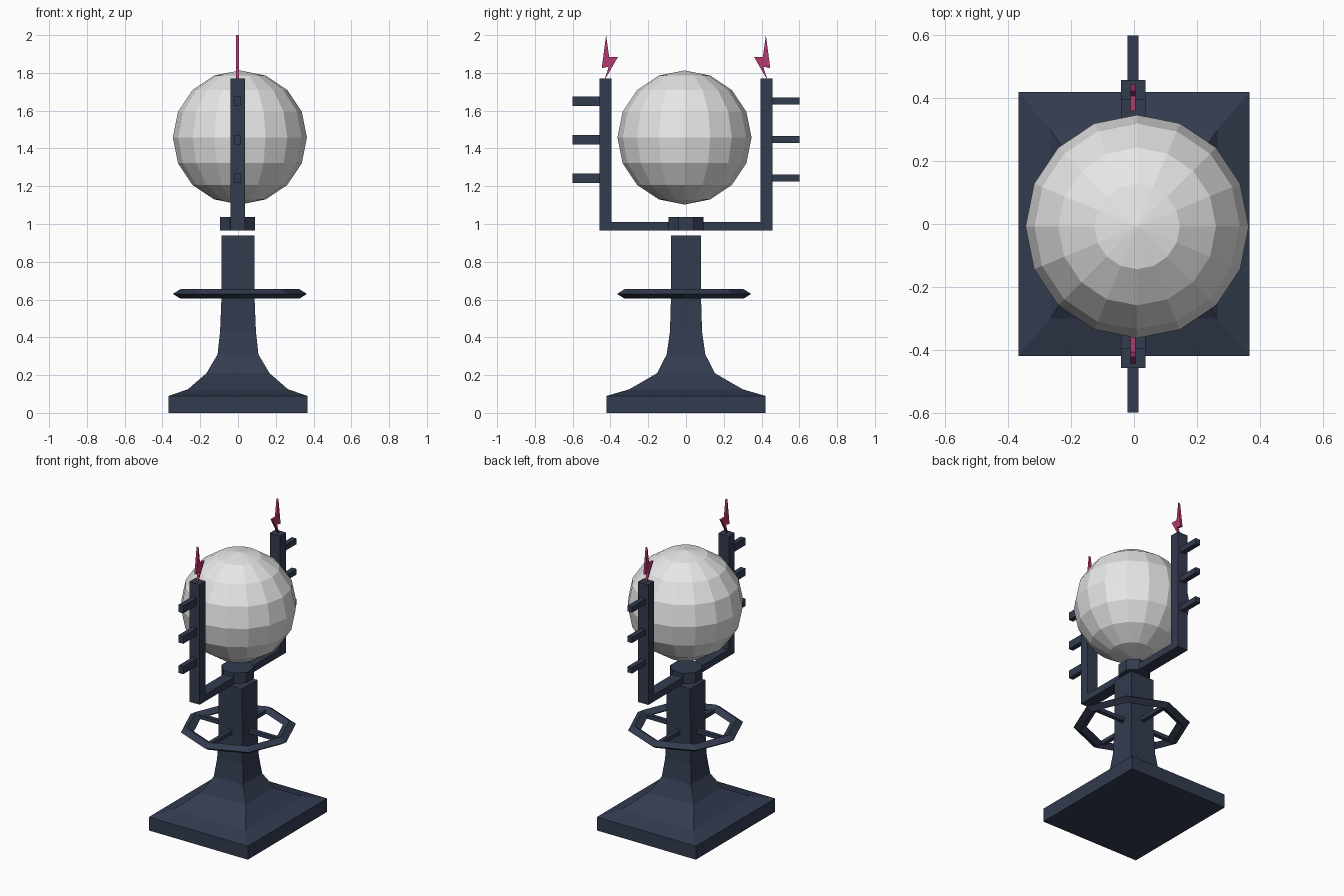
import bpy
import bmesh
from math import cos, sin, pi, radians

cube = bpy.data.objects.get("Cube")
if cube:
    bpy.data.objects.remove(cube, do_unlink=True)


def material(name, rgb):
    mat = bpy.data.materials.new(name)
    mat.use_nodes = True
    mat.diffuse_color = (*rgb, 1)
    mat.node_tree.nodes["Principled BSDF"].inputs["Base Color"].default_value = (*rgb, 1)
    return mat


NAVY = material("dark navy", (0.032, 0.044, 0.078))
PALE = material("pale grey", (0.8, 0.8, 0.8))
PINK = material("magenta", (0.47, 0.04, 0.16))


def finish(name, bm, mat):
    bmesh.ops.recalc_face_normals(bm, faces=bm.faces)
    mesh = bpy.data.meshes.new(name)
    bm.to_mesh(mesh)
    bm.free()
    mesh.materials.append(mat)
    obj = bpy.data.objects.new(name, mesh)
    bpy.context.collection.objects.link(obj)
    return obj


def loft(name, loops, mat, closed=False):
    """Skin a row of matching point loops; cap the ends unless closed."""
    bm = bmesh.new()
    rows = [[bm.verts.new(p) for p in loop] for loop in loops]
    pairs = list(zip(rows, rows[1:]))
    if closed:
        pairs.append((rows[-1], rows[0]))
    else:
        bm.faces.new(rows[0])
        bm.faces.new(rows[-1])
    n = len(rows[0])
    for a, b in pairs:
        for i in range(n):
            j = (i + 1) % n
            bm.faces.new((a[i], a[j], b[j], b[i]))
    return finish(name, bm, mat)


def rectangle(hx, hy, z):
    return [(-hx, -hy, z), (hx, -hy, z), (hx, hy, z), (-hx, hy, z)]


def octagon(r, z, turn=0.0, cx=0.0, cy=0.0):
    return [(cx + r * cos(turn + i * pi / 4), cy + r * sin(turn + i * pi / 4), z)
            for i in range(8)]


def prism(name, profile, x0, x1, mat):
    """Extrude a (y, z) profile along x."""
    return loft(name, [[(x, y, z) for y, z in profile] for x in (x0, x1)], mat)


def box(name, lo, hi, mat):
    profile = [(lo[1], lo[2]), (hi[1], lo[2]), (hi[1], hi[2]), (lo[1], hi[2])]
    return prism(name, profile, lo[0], hi[0], mat)


# Flared pedestal and column
levels = [(0.367, 0.42, 0), (0.367, 0.42, 0.09), (0.265, 0.30, 0.125),
          (0.167, 0.153, 0.21), (0.108, 0.102, 0.31), (0.095, 0.085, 0.43),
          (0.088, 0.08, 0.6), (0.087, 0.08, 0.94)]
loft("pedestal", [rectangle(*level) for level in levels], NAVY)

# Eight-sided hand ring with four spokes
section = [(0.355, 0.63), (0.315, 0.655), (0.275, 0.63), (0.315, 0.605)]
loft("ring", [octagon(r, z, 0, 0.01, -0.01) for r, z in section], NAVY, closed=True)
for i, side in enumerate(("left", "back", "right", "front")):
    spoke = box("ring_spoke_" + side, (0.05, -0.013, 0.617), (0.3, 0.013, 0.643), NAVY)
    spoke.rotation_euler.z = i * pi / 2

# Hub and U-shaped fork
hub_radius = 0.093 / cos(pi / 8)
loft("hub", [octagon(hub_radius, z, pi / 8, -0.003) for z in (0.965, 1.037)], NAVY)
outer, inner, low, top = 0.458, 0.395, 0.965, 1.77
fork = [(-outer, low), (outer, low), (outer, top), (inner, top),
        (inner, 1.01), (-inner, 1.01), (-inner, top), (-outer, top)]
prism("fork", fork, -0.041, 0.036, NAVY)

# Pegs and lightning tips on both fork arms
bolt = [(0.423, 2.0), (0.407, 1.885), (0.36, 1.885), (0.432, 1.76),
        (0.409, 1.833), (0.446, 1.825)]
for side, s, half in (("front", -1, 0.025), ("back", 1, 0.019)):
    for i in range(3):
        z = 1.243 + 0.204 * i
        prism(f"{side}_peg_{i + 1}",
              [(s * 0.44, z - half), (s * 0.6, z - half),
               (s * 0.6, z + half), (s * 0.44, z + half)], -0.02, 0.014, NAVY)
    # Tips lean inward above the arm
    prism(side + "_lightning_tip",
          [(s * y, z) for y, z in bolt], -0.011, 0.004, PINK)

# Faceted globe floating between the arms
bm = bmesh.new()
bmesh.ops.create_uvsphere(bm, u_segments=16, v_segments=8, radius=0.355)
globe = finish("globe", bm, PALE)
globe.location = (0.01, -0.008, 1.458)
